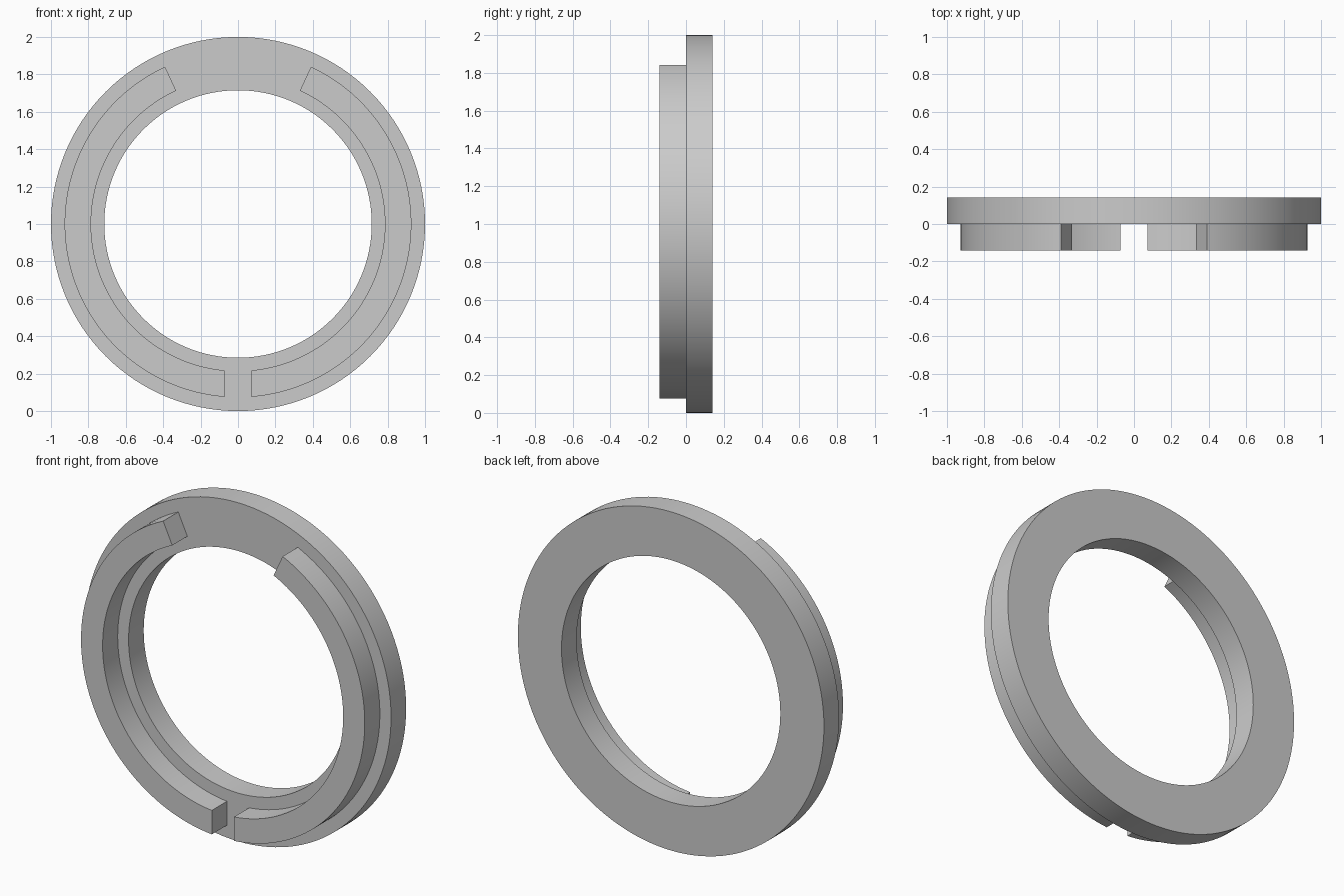
import bpy, bmesh
from math import sin, cos, asin, radians, pi

if "Cube" in bpy.data.objects:
    bpy.data.objects.remove(bpy.data.objects["Cube"])

grey = bpy.data.materials.new("plain grey")
grey.use_nodes = True
grey.diffuse_color = (0.6, 0.6, 0.6, 1)
grey.node_tree.nodes["Principled BSDF"].inputs["Base Color"].default_value = grey.diffuse_color


def arc(radius, start, end, steps):
    """Points on a circle in the upright plane."""
    angles = [start + (end - start) * i / steps for i in range(steps + 1)]
    return [(radius * cos(a), radius * sin(a) + 1) for a in angles]


def band(name, outer, inner, front, back, closed=False):
    """Solid band between two matching arcs."""
    bm = bmesh.new()
    rows = []
    for o, i in zip(outer, inner):
        rows.append([bm.verts.new((p[0], y, p[1]))
                     for p, y in ((o, front), (o, back), (i, back), (i, front))])
    if closed:
        rows.append(rows[0])
    else:
        bm.faces.new(rows[0])
        bm.faces.new(rows[-1])
    for a, b in zip(rows, rows[1:]):
        for k in range(4):
            n = (k + 1) % 4
            bm.faces.new((a[k], a[n], b[n], b[k]))
    bmesh.ops.recalc_face_normals(bm, faces=bm.faces)
    mesh = bpy.data.meshes.new(name)
    bm.to_mesh(mesh)
    bm.free()
    mesh.materials.append(grey)
    obj = bpy.data.objects.new(name, mesh)
    bpy.context.collection.objects.link(obj)
    bpy.ops.object.select_all(action='DESELECT')
    obj.select_set(True)
    bpy.context.view_layer.objects.active = obj
    bpy.ops.object.shade_smooth_by_angle(angle=radians(30))


# Flat base ring
band("base_ring", arc(1, 0, 2 * pi, 128)[:-1], arc(0.715, 0, 2 * pi, 128)[:-1],
     0, 0.141, closed=True)

# Raised ribs: radial upper ends, parallel lower ends beside the slot
R_OUT, R_IN, HALF_SLOT = 0.927, 0.786, 0.072
for name, side in (("left_rib", 1), ("right_rib", -1)):
    outer, inner = ([(side * x, z) for x, z in
                     arc(r, asin(HALF_SLOT / r) - pi / 2, radians(65.1), 64)]
                    for r in (R_OUT, R_IN))
    band(name, outer, inner, -0.141, 0)
